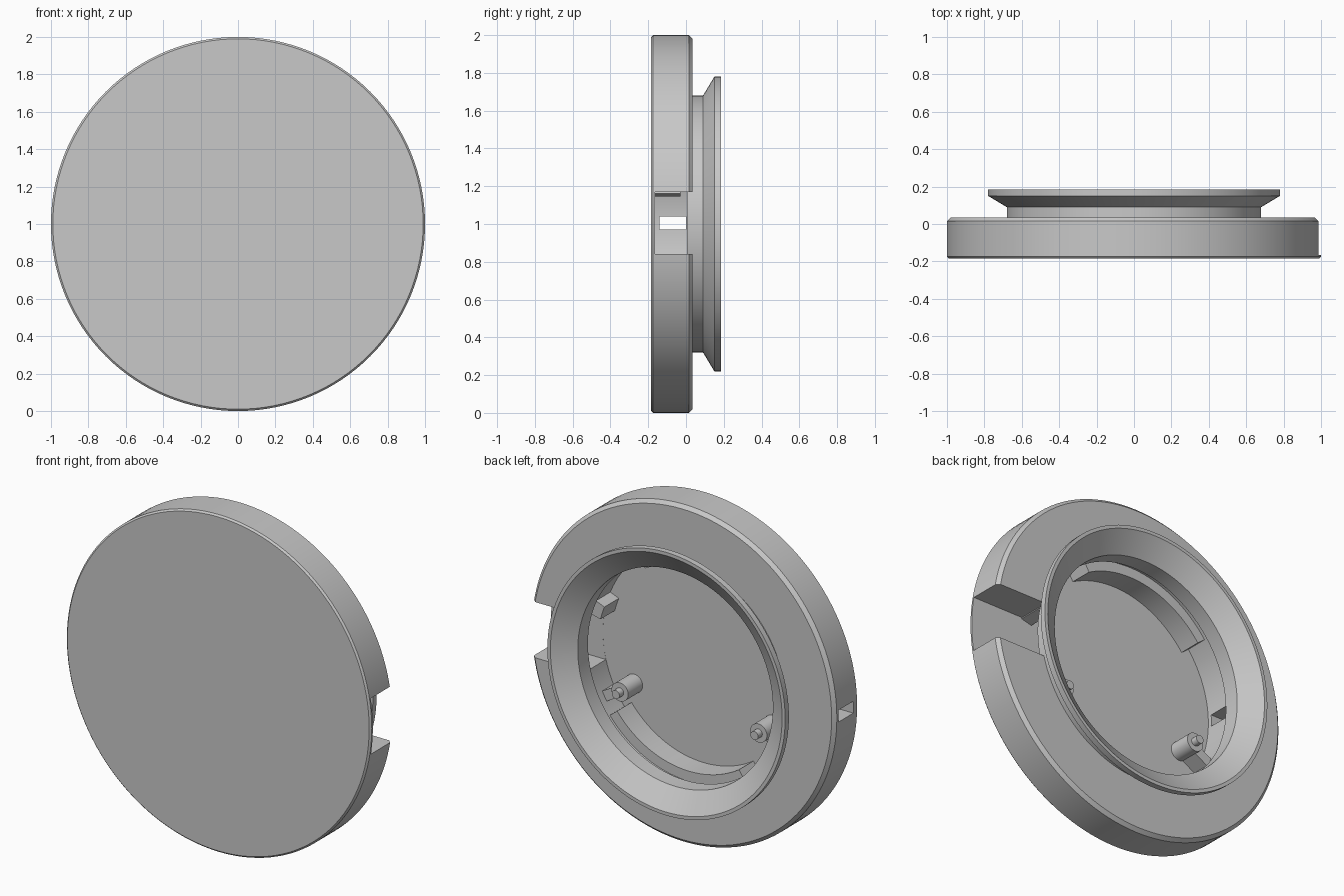
import bpy, bmesh
from math import sin, cos, radians, pi
from mathutils import Matrix, Vector

cube = bpy.data.objects.get("Cube")
if cube:
    bpy.data.objects.remove(cube, do_unlink=True)

grey = bpy.data.materials.new("light_grey")
grey.use_nodes = True
colour = (0.58, 0.58, 0.58, 1)
grey.diffuse_color = colour
grey.node_tree.nodes["Principled BSDF"].inputs["Base Color"].default_value = colour

FLOOR = -0.165   # inside face of the front plate
LIP = -0.03      # rear height of the inner fittings


def finish(name, bm):
    bmesh.ops.recalc_face_normals(bm, faces=bm.faces)
    mesh = bpy.data.meshes.new(name)
    bm.to_mesh(mesh)
    bm.free()
    mesh.materials.append(grey)
    ob = bpy.data.objects.new(name, mesh)
    ob.location.z = 1
    bpy.context.collection.objects.link(ob)
    return ob


def smooth(ob):
    bpy.ops.object.select_all(action='DESELECT')
    ob.select_set(True)
    bpy.context.view_layer.objects.active = ob
    bpy.ops.object.shade_smooth_by_angle(angle=radians(25))


def revolve(name, profile, start=0, end=360, steps=128):
    """Turn a closed (radius, y) profile around the y axis."""
    bm = bmesh.new()
    full = end - start == 360
    rings = []
    for i in range(steps if full else steps + 1):
        a = radians(start + (end - start) * i / steps)
        rings.append([bm.verts.new((r * cos(a), y, r * sin(a))) for r, y in profile])
    n = len(profile)
    for i in range(steps):
        p, q = rings[i], rings[(i + 1) % len(rings)]
        for j in range(n):
            k = (j + 1) % n
            bm.faces.new((p[j], p[k], q[k], q[j]))
    if not full:
        bm.faces.new(rings[0])
        bm.faces.new(rings[-1])
    bmesh.ops.remove_doubles(bm, verts=bm.verts, dist=1e-5)
    bmesh.ops.dissolve_degenerate(bm, dist=1e-5, edges=bm.edges)
    return finish(name, bm)


def box(name, lo, hi, turn=0):
    lo, hi = Vector(lo), Vector(hi)
    bm = bmesh.new()
    m = Matrix.Rotation(-radians(turn), 4, 'Y') @ Matrix.Translation((lo + hi) / 2)
    bmesh.ops.create_cube(bm, size=1, matrix=m @ Matrix.Diagonal((*(hi - lo), 1)))
    return finish(name, bm)


def rod(name, x, z, radius, y0, y1):
    bm = bmesh.new()
    m = Matrix.Translation((x, (y0 + y1) / 2, z)) @ Matrix.Rotation(pi / 2, 4, 'X')
    bmesh.ops.create_cone(bm, cap_ends=True, segments=32, radius1=radius,
                          radius2=radius, depth=y1 - y0, matrix=m)
    smooth(finish(name, bm))


# Round case: front plate with a thick outer wall
case = revolve("case", [(0, -0.185), (0.99, -0.185), (1, -0.175), (1, 0.015),
                        (0.98, 0.035), (0.66, 0.035), (0.66, FLOOR), (0, FLOOR)])

# Side notch and the small slot opposite
cutters = [box("notch_cutter", (0.55, FLOOR + 0.0005, -0.16), (1.2, 0.1, 0.17)),
           box("slot_cutter", (-1.2, -0.14, -0.03), (-0.5, 0, 0.04))]
bpy.context.view_layer.objects.active = case
for cutter in cutters:
    cutter.hide_render = True
    mod = case.modifiers.new("cut", 'BOOLEAN')
    mod.operation = 'DIFFERENCE'
    mod.solver = 'EXACT'
    mod.object = cutter
    bpy.ops.object.modifier_apply(modifier=mod.name)
    bpy.data.objects.remove(cutter, do_unlink=True)
smooth(case)

# Neck and flared flange at the back
smooth(revolve("flange", [(0.64, 0.005), (0.68, 0.005), (0.68, 0.09), (0.78, 0.15),
                          (0.78, 0.185), (0.76, 0.185), (0.64, 0.1)]))

# Raised ledges along the inner wall
for name, a, b in (("upper_ledge", 61, 142), ("lower_ledge", 237, 322),
                   ("catch_block", 14, 22)):
    smooth(revolve(name, [(0.6, FLOOR - 0.005), (0.67, FLOOR - 0.005),
                          (0.67, LIP), (0.6, LIP)], a, b, 32))

# Screw posts joined to the wall, each with a small pin
for side, turn in (("left", -29), ("right", 209)):
    x, z = 0.52 * cos(radians(turn)), 0.52 * sin(radians(turn))
    rod(side + "_post", x, z, 0.055, FLOOR - 0.005, -0.03)
    rod(side + "_pin", x, z, 0.025, -0.05, 0.01)
    box(side + "_post_web", (0.53, FLOOR - 0.005, -0.03), (0.67, -0.06, 0.03), turn)
